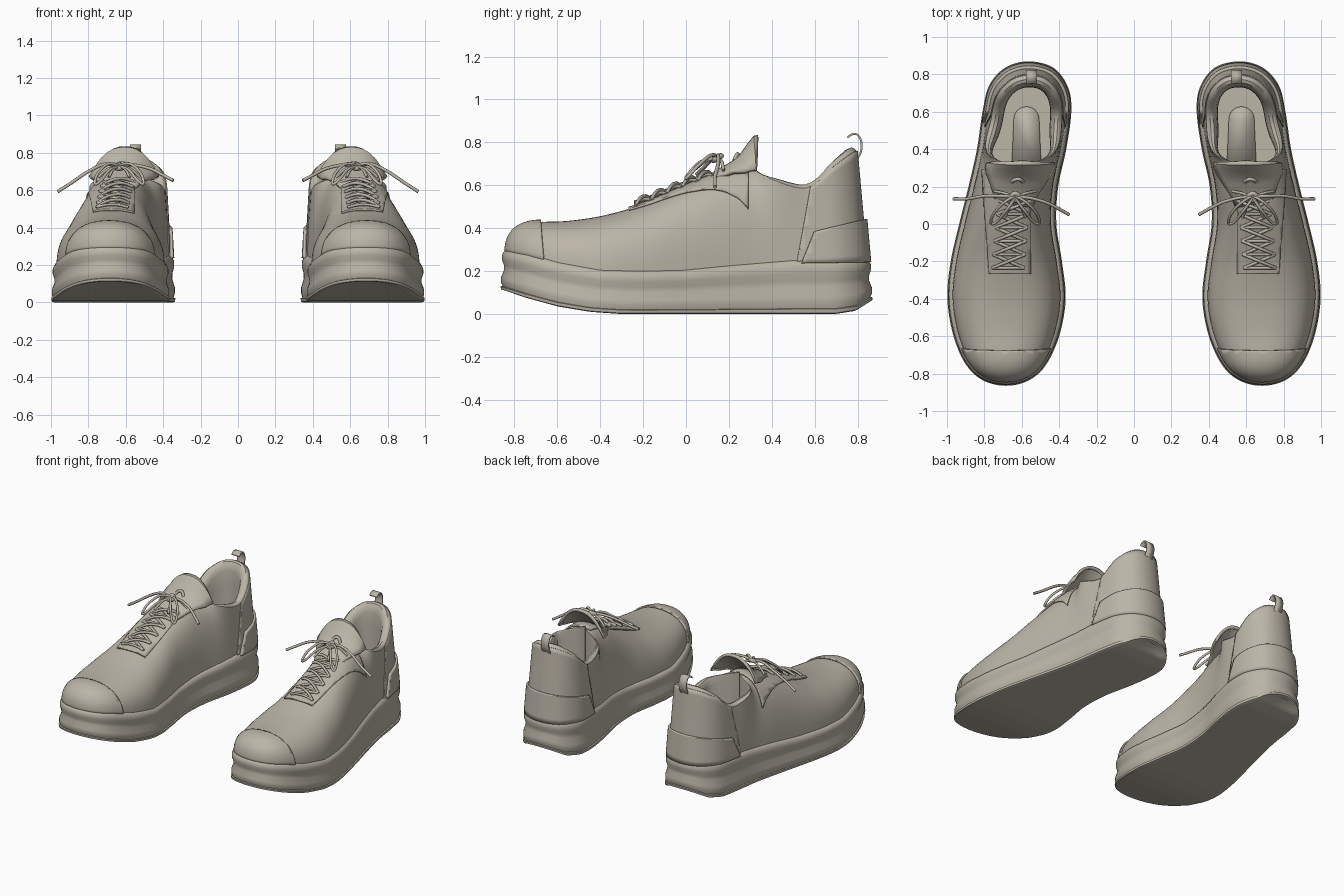
import bpy, bmesh, math
from mathutils import Vector

if "Cube" in bpy.data.objects:
    bpy.data.objects.remove(bpy.data.objects["Cube"], do_unlink=True)

mat = bpy.data.materials.new("warm_grey")
mat.use_nodes = True
COLOR = (0.50, 0.465, 0.39, 1)
mat.diffuse_color = COLOR
mat.node_tree.nodes["Principled BSDF"].inputs["Base Color"].default_value = COLOR


def finish(name, bm, thick=0, offset=1, angle=35):
    """Turn a bmesh into a smooth object mirrored to make the pair."""
    me = bpy.data.meshes.new(name)
    bm.to_mesh(me)
    bm.free()
    ob = bpy.data.objects.new(name, me)
    bpy.context.collection.objects.link(ob)
    me.materials.append(mat)
    bpy.ops.object.select_all(action="DESELECT")
    ob.select_set(True)
    bpy.context.view_layer.objects.active = ob
    bpy.ops.object.shade_smooth_by_angle(angle=math.radians(angle))
    if thick:
        so = ob.modifiers.new("thickness", "SOLIDIFY")
        so.thickness, so.offset = thick, offset
    ob.modifiers.new("pair", "MIRROR").use_mirror_merge = False
    return ob


def loft(loops, closed=True, cap_first=False, cap_last=False):
    """Skin rows of points; caps join the two sides of a row in strips."""
    bm = bmesh.new()
    rows = [[bm.verts.new(p) for p in lp] for lp in loops]
    n = len(rows[0])
    for a, b in zip(rows, rows[1:]):
        for i in range(n if closed else n - 1):
            j = (i + 1) % n
            bm.faces.new((a[i], a[j], b[j], b[i]))
    for row, use, flip in ((rows[0], cap_first, True), (rows[-1], cap_last, False)):
        if use:
            for i in range(n // 2):
                quad = [row[i], row[i + 1], row[-i - 2], row[-i - 1]]
                if closed:
                    quad = [row[i], row[i + 1], row[(n - i - 1) % n], row[(n - i) % n]]
                quad = list(dict.fromkeys(quad))
                if len(quad) > 2:
                    bm.faces.new(quad[::-1] if flip else quad)
    bmesh.ops.remove_doubles(bm, verts=bm.verts, dist=0.0004)
    return bm


def spline(pts, steps, closed=True):
    """Catmull-Rom samples through points."""
    pts = [Vector(p) for p in pts]
    n, out = len(pts), []
    for k in range(n if closed else n - 1):
        idx = [(k + d) % n if closed else min(max(k + d, 0), n - 1) for d in (-1, 0, 1, 2)]
        a, b, c, d = (pts[q] for q in idx)
        for s in range(steps):
            t = s / steps
            out.append(0.5 * (2 * b + (c - a) * t + (2 * a - 5 * b + 4 * c - d) * t * t
                              + (3 * b - a - 3 * c + d) * t ** 3))
    return out if closed else out + [pts[-1]]


def curve_at(keys, y):
    for (a, za), (b, zb) in zip(keys, keys[1:]):
        if y <= b:
            t = max(0, (y - a) / (b - a))
            return za + (zb - za) * t
    return keys[-1][1]


def smooth(a, b, y):
    t = min(max((y - a) / (b - a), 0), 1)
    return t * t * (3 - 2 * t)


# Footprint, from toe tip along the outer side to the heel and back
STEPS = 6
FOOT = [(.69, -.865), (.81, -.835), (.90, -.75), (.965, -.6), (.998, -.4), (.98, -.2),
        (.935, 0), (.885, .2), (.84, .4), (.81, .6), (.775, .74), (.69, .835),
        (.565, .87), (.43, .835), (.352, .73), (.335, .6), (.362, .4), (.405, .2),
        (.415, 0), (.385, -.2), (.365, -.4), (.40, -.6), (.475, -.76), (.57, -.84)]
foot = spline(FOOT, STEPS)
N = len(foot)
inward = []
for i in range(N):
    t = (foot[(i + 1) % N] - foot[i - 1]).normalized()
    inward.append(Vector((-t.y, t.x)))
BOTTOM = [(-.865, .112), (-.75, .075), (-.6, .035), (-.45, .01), (-.3, 0), (.7, 0), (.8, .015), (.87, .06)]
TOP = [(-.865, .30), (-.75, .28), (-.6, .24), (-.4, .205), (-.2, .2), (0, .205), (.2, .225), (.5, .25), (.87, .255)]
bottom = [curve_at(BOTTOM, p.y) for p in foot]
top = [curve_at(TOP, p.y) for p in foot]

# Sole with a thin tread strip and two soft bulges
SOLE = [(0, .035), (0, .012), (.02, .002), (.09, 0), (.10, .009), (.2, .003), (.32, .003), (.5, .017),
        (.62, .016), (.75, .007), (.88, .008), (.97, .018), (1, .03), (1, .07)]
rows = []
for f, d in SOLE:
    row = []
    for i, p in enumerate(foot):
        q = p + inward[i] * d
        row.append((q.x, q.y, bottom[i] + (top[i] - bottom[i]) * f))
    rows.append(row)
finish("sole", loft(rows, cap_first=True))

# Upper: walls rise from the sole to the ridge in front and the collar behind
RIDGE = [(.69, -.67, .43), (.69, -.67, .43), (.69, -.65, .43), (.685, -.54, .435), (.68, -.38, .46),
         (.67, -.19, .515), (.65, .04, .61), (.615, .27, .685)]
COLLAR = [(.785, .38, .635), (.765, .56, .588), (.73, .69, .69), (.655, .77, .748), (.56, .795, .76),
          (.465, .77, .748), (.40, .69, .69), (.385, .56, .588), (.425, .38, .635)]
edge = spline(RIDGE + COLLAR + RIDGE[:0:-1], STEPS)
F = 7 * STEPS
for i in range(1, F + 1):
    edge[i] = edge[N - i] = (edge[i] + edge[N - i]) / 2
ROWS = 16
walls = []
for k in range(ROWS + 1):
    v, row = k / ROWS, []
    a = v * math.pi / 2
    for i, p in enumerate(foot):
        q = p + inward[i] * .028
        w = smooth(.2, .55, p.y)
        h = (1 - max(0, math.cos(a)) ** .83) * (1 - w) + v * w
        z = math.sin(a) ** .83 * (1 - w) + v * w
        zb = top[i] - .015
        e = edge[i]
        row.append((q.x + (e.x - q.x) * h, q.y + (e.y - q.y) * h, zb + (e.z - zb) * z))
    walls.append(row)
finish("upper", loft(walls), angle=50)

# Padded collar, lining and inner floor
lining = []
for d, dz in [(0, 0), (.008, .010), (.022, .016), (.04, .010), (.055, -.012), (.062, -.05), (.064, -.14), (.064, None)]:
    row = []
    for i in range(F, N - F + 1):
        e = edge[i]
        s = smooth(.28, .5, e.y)
        q = e.xy + inward[i] * d * s
        row.append((q.x, q.y, .29 if dz is None else e.z + dz * (s if dz > 0 else 1)))
    lining.append(row)
finish("collar_lining", loft(lining, closed=False, cap_last=True))

# Insole insert with a rounded end
bm = bmesh.new()
arc = [(.575 + .068 * math.cos(t * math.pi / 12), .56 + .068 * math.sin(t * math.pi / 12)) for t in range(13)]
bm.faces.new([bm.verts.new((x, y, .293)) for x, y in [(.655, .29)] + arc + [(.495, .29)]])
finish("insole_insert", bm, .006)


def overlay(name, thick, planes):
    """Raised panel trimmed out of the upper; each plane keeps its normal side."""
    bm = loft(walls)
    for co, no in planes:
        bmesh.ops.bisect_plane(bm, geom=bm.verts[:] + bm.edges[:] + bm.faces[:], plane_co=co,
                               plane_no=no, clear_inner=True)
    finish(name, bm, thick, angle=50)


overlay("toe_cap", .010, [((.69, -.665, .3), (0, -1, -.08))])
overlay("heel_panel", .006, [((0, .52, .26), (0, 1, -.18))])
overlay("heel_counter", .022, [((0, .55, .27), (0, 1, -.4)), ((0, .6, .385), (0, .25, -1))])
overlay("throat_panel", .010, [((0, -.265, 0), (0, 1, 0)), ((.555, 0, 0), (1, 0, 0)),
                               ((.79, 0, 0), (-1, .06, 0)), ((0, .29, 0), (0, -1, 0)), ((0, 0, .42), (0, 0, 1))])

# Tongue: arched sheet that rises and flares at its tip
rows = []
for y, zc, hw, drop, sweep in [(.08, .625, .09, .02, 0), (.16, .67, .115, .03, 0), (.22, .705, .145, .045, 0),
                               (.26, .74, .17, .08, .01), (.295, .79, .18, .12, .01),
                               (.32, .822, .178, .15, 0), (.337, .825, .172, .16, -.015)]:
    c = .655 - .15 * y
    rows.append([(c + hw * s / 6, y + sweep * (s / 6) ** 2, zc - drop * abs(s / 6) ** 2.4) for s in range(-6, 7)])
finish("tongue", loft(rows, closed=False), .02, 0)

# Heel pull tab
path = spline([(.752, .822), (.775, .838), (.80, .835), (.818, .80), (.815, .755), (.796, .715), (.798, .68)], 5, False)
finish("heel_tab", loft([[(x, p.x, p.y) for p in path] for x in (.518, .578)], closed=False), .009, 0)


def tube(name, pts, r=.009, closed=False):
    """Round cord swept along a smooth path."""
    path = spline(pts, 6, closed)
    n, rows = len(path), []
    for i, p in enumerate(path):
        nxt = path[(i + 1) % n] if closed else path[min(i + 1, n - 1)]
        prv = path[i - 1] if closed else path[max(i - 1, 0)]
        t = (nxt - prv).normalized()
        u = t.cross(Vector((.1, .2, 1))).normalized()
        w = t.cross(u)
        rows.append([p + (u * math.cos(k * math.pi / 4) + w * math.sin(k * math.pi / 4)) * r for k in range(8)])
    if closed:
        rows.append(rows[0])
    bm = loft(rows, cap_first=not closed, cap_last=not closed)
    bmesh.ops.recalc_face_normals(bm, faces=bm.faces)
    finish(name, bm, angle=60)


def on_vamp(s, y, lift=.022):
    """Point beside the ridge, s being the sideways offset."""
    x = curve_at([(p[1], p[0]) for p in RIDGE[2:]], y)
    z = curve_at([(p[1], p[2]) for p in RIDGE[2:]], y)
    return (x + s, y, z + lift - 2.0 * s * s)


# Criss-cross lacing
GAP = .072
for k in range(5):
    y = -.235 + GAP * k
    for side in (-1, 1):
        tube("lace_cross", [on_vamp(side * .085 * t, y + GAP * (1 - t) / 2, .02 + .008 * (1 + side) * (1 - t * t))
                            for t in (1, .5, 0, -.5, -1)])
    tube("lace_bar", [on_vamp(.085 * t, y) for t in (-1, -.5, 0, .5, 1)], .008)

# Bow: knot, two loops and two loose ends
K = Vector((.635, .145, .725))
tube("lace_knot", [K + Vector(d) for d in ((-.022, 0, 0), (0, .018, .012), (.022, 0, 0), (0, -.018, -.008))], .014, True)
for s in (-1, 1):
    tube("bow_loop", [K + Vector((s * x, y, z)) for x, y, z in
                      ((0, 0, .005), (.06, -.03, .015), (.115, -.09, -.035), (.13, -.14, -.09),
                       (.10, -.135, -.075), (.05, -.075, -.015))], .008, True)
    tube("lace_tail", [K + Vector((s * x, y, z)) for x, y, z in
                       ((0, 0, 0), (.03, -.05, -.01), (.055, -.11, -.055))], .008)
    tube("upper_lace", [K, K + Vector((s * .06, .02, -.012)), K + Vector((s * .11, .03, -.055))], .008)
tube("lace_end_inner", [K, (.56, .14, .735), (.47, .115, .715), (.40, .08, .68), (.347, .05, .652)])
tube("lace_end_outer", [K, (.71, .15, .74), (.80, .15, .70), (.89, .135, .64), (.965, .135, .592)])

# Small lace keeper on the tongue
tube("lace_keeper", [(.59, .225, .715), (.605, .235, .738), (.62, .24, .745), (.64, .235, .738), (.655, .225, .715)], .010)
